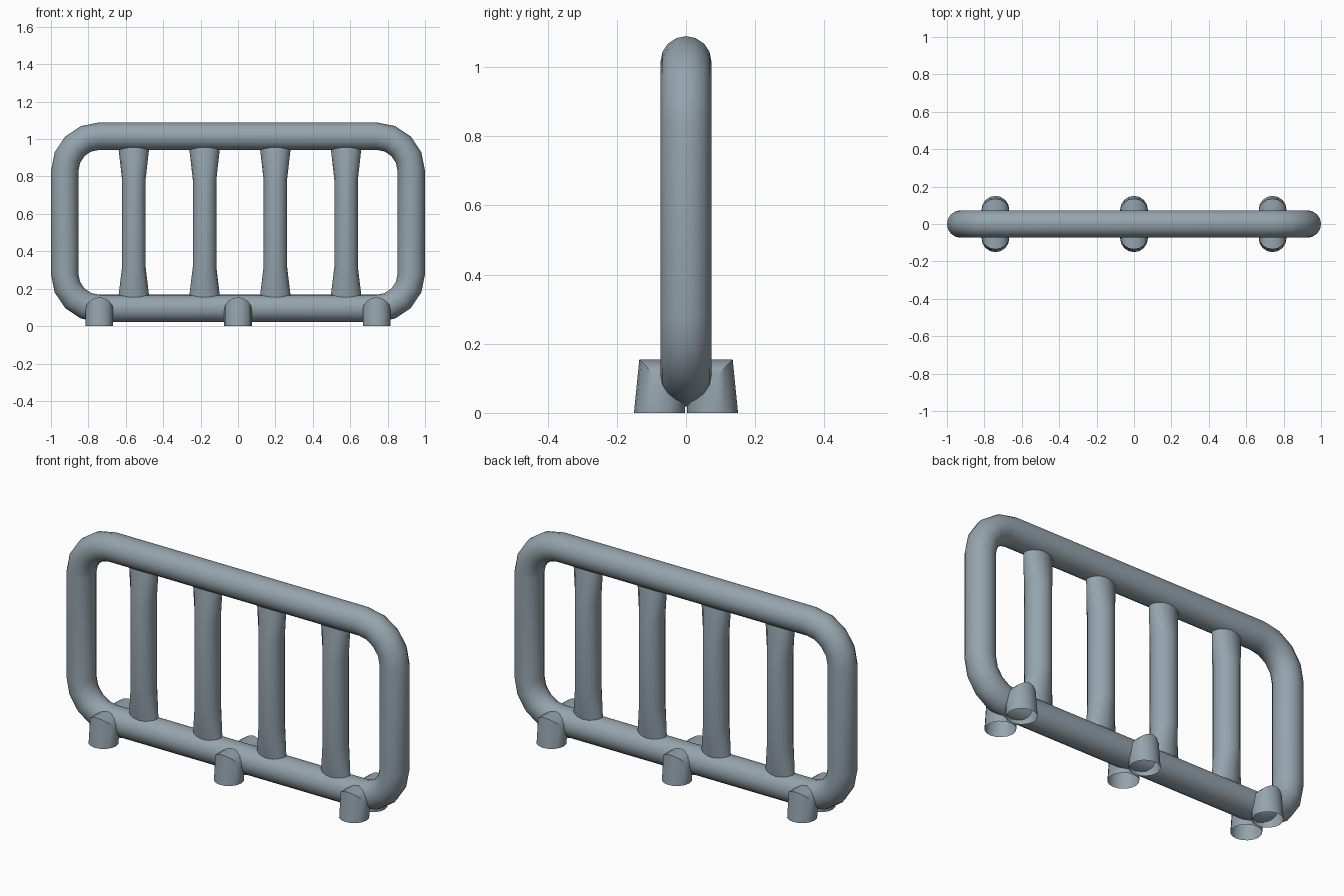
import bpy, bmesh, math
from mathutils import Vector

if "Cube" in bpy.data.objects:
    bpy.data.objects.remove(bpy.data.objects["Cube"])

mat = bpy.data.materials.new("blue grey metal")
mat.diffuse_color = (0.30, 0.37, 0.42, 1)
mat.use_nodes = True
mat.node_tree.nodes["Principled BSDF"].inputs["Base Color"].default_value = mat.diffuse_color

R = 0.0735                      # frame tube radius
HX, Z0, Z1 = 0.9265, 0.0945, 1.0155   # frame centreline
CR, CSEG = 0.185, 4             # corner radius and segments
N = 16


def loft(name, rings, closed=False, angle=40):
    """Skin a list of equal-length rings into a smooth tube with open ends."""
    bm = bmesh.new()
    loops = [[bm.verts.new(p) for p in ring] for ring in rings]
    n = len(loops[0])
    pairs = list(zip(loops, loops[1:]))
    if closed:
        pairs.append((loops[-1], loops[0]))
    for a, b in pairs:
        for i in range(n):
            j = (i + 1) % n
            bm.faces.new((a[i], a[j], b[j], b[i]))
    bmesh.ops.recalc_face_normals(bm, faces=bm.faces)
    me = bpy.data.meshes.new(name)
    bm.to_mesh(me)
    bm.free()
    me.materials.append(mat)
    ob = bpy.data.objects.new(name, me)
    bpy.context.collection.objects.link(ob)
    bpy.ops.object.select_all(action='DESELECT')
    ob.select_set(True)
    bpy.context.view_layer.objects.active = ob
    bpy.ops.object.shade_smooth_by_angle(angle=math.radians(angle))
    return ob


def angles(n=N):
    return [2 * math.pi * i / n for i in range(n)]


# Rounded rectangular tube frame
rings = []
corners = [(1, 1, 0), (-1, 1, 90), (-1, -1, 180), (1, -1, 270)]
for sx, sz, start in corners:
    c = Vector((sx * (HX - CR), 0, (Z1 - CR) if sz > 0 else (Z0 + CR)))
    for k in range(CSEG + 1):
        t = math.radians(start + 90 * k / CSEG)
        out = Vector((math.cos(t), 0, math.sin(t)))
        rings.append([c + out * (CR + R * math.cos(a)) + Vector((0, R * math.sin(a), 0))
                      for a in angles()])
loft("tube_frame", rings, closed=True)


# Upright bars, flared sideways and saddled onto the frame at both ends
def bar_end(x, z, sign):
    ring = []
    for a in angles():
        y = 0.043 * math.sin(a)
        ring.append((x + 0.081 * math.cos(a), y, z + sign * math.sqrt(R * R - y * y)))
    return ring


def bar_ring(x, z):
    return [(x + 0.0625 * math.cos(a), 0.069 * math.sin(a), z) for a in angles()]


for i in range(4):
    x = -0.557 + 0.3783 * i
    loft("upright_bar_%d" % (i + 1),
         [bar_end(x, Z0, 1), bar_ring(x, 0.32), bar_ring(x, 0.78), bar_end(x, Z1, -1)])


# Feet: short pipes with mitred elbows straddling the bottom rail
def foot_bottom(x, s):
    return [(x + 0.074 * math.sin(a), s * (0.0765 + 0.074 * math.cos(a)), 0) for a in angles()]


def foot_mitre(x, s):
    return [(x + 0.074 * math.sin(a), s * (0.069 + 0.066 * math.cos(a)),
             0.0865 + 0.0675 * math.cos(a)) for a in angles()]


for i, x in enumerate((-0.741, 0, 0.741)):
    loft("foot_%d" % (i + 1),
         [foot_bottom(x, -1), foot_mitre(x, -1), foot_mitre(x, 1), foot_bottom(x, 1)])
